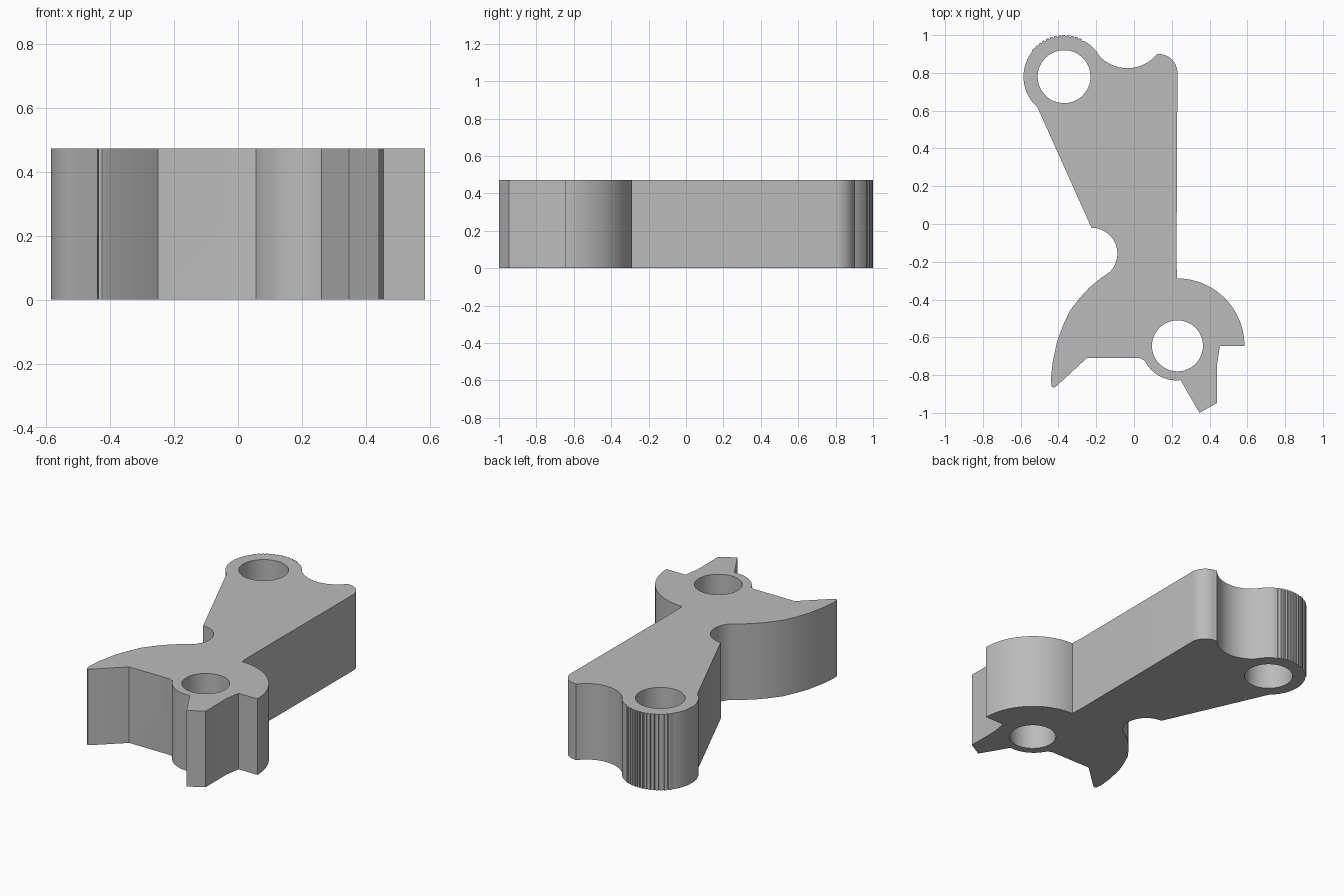
import bpy
import bmesh
from math import sin, cos, radians

cube = bpy.data.objects.get("Cube")
if cube:
    bpy.data.objects.remove(cube, do_unlink=True)

HEIGHT = 0.472
FLOOR = 0.25
LUG = (-0.37, 0.78)
PIVOT = (0.23, -0.645)


def arc(centre, r, start, end, steps):
    """Points on an arc, angles in degrees, both ends included."""
    out = []
    for i in range(steps + 1):
        a = radians(start + (end - start) * i / steps)
        out.append((centre[0] + r * cos(a), centre[1] + r * sin(a)))
    return out


def circle(centre, r, steps=64):
    return arc(centre, r, 0, 360, steps)[:-1]


def prism(name, loops, z0, z1):
    """Extrude an outline with optional hole loops."""
    bm = bmesh.new()
    edges = []
    for loop in loops:
        vs = [bm.verts.new((x, y, z0)) for x, y in loop]
        edges += [bm.edges.new((vs[i - 1], vs[i])) for i in range(len(vs))]
    bmesh.ops.triangle_fill(bm, edges=edges, use_beauty=True)
    ext = bmesh.ops.extrude_face_region(bm, geom=bm.faces[:])
    top = [g for g in ext["geom"] if isinstance(g, bmesh.types.BMVert)]
    bmesh.ops.translate(bm, verts=top, vec=(0, 0, z1 - z0))
    bmesh.ops.recalc_face_normals(bm, faces=bm.faces[:])
    mesh = bpy.data.meshes.new(name)
    bm.to_mesh(mesh)
    bm.free()
    obj = bpy.data.objects.new(name, mesh)
    bpy.context.collection.objects.link(obj)
    return obj


# Lug with a knurled end
outline = arc(LUG, 0.215, 229, 142, 18)
teeth = 13
for i in range(teeth):
    a = 140 - 6 * i
    outline += arc(LUG, 0.220, a, a - 3.2, 2)
    outline += arc(LUG, 0.213, a - 3.8, a - 5.4, 1)
outline += arc(LUG, 0.217, 60, 34, 6)

# Scalloped end, rounded corner and straight side
outline += arc((-0.035, 1.028), 0.203, 224, 322, 20)
outline += arc((0.13, 0.80), 0.10, 90, 0, 10)
outline += [(0.225, -0.2)]

# Round shoulder and hooked tooth
outline += arc((0.228, -0.645), 0.357, 90, 0, 24)
outline += [(0.455, -0.645), (0.44, -0.74), (0.44, -0.947),
            (0.347, -1.0), (0.26, -0.822)]
outline += arc((0.225, -0.64), 0.188, 282, 206, 14)
outline += [(0.03, -0.71)]

# Fang and its curved back
outline += [(-0.25, -0.71), (-0.41, -0.858), (-0.425, -0.866),
            (-0.436, -0.86), (-0.44, -0.82), (-0.43, -0.73),
            (-0.407, -0.62), (-0.375, -0.535), (-0.34, -0.46),
            (-0.286, -0.39), (-0.235, -0.335), (-0.18, -0.29)]

# Round notch
outline += arc((-0.225, -0.157), 0.137, -45, 90, 24)

body = prism("lever_body",
             [outline, circle(LUG, 0.14), circle(PIVOT, 0.135)], 0, HEIGHT)

# Recess cutter, leaving a boss around the pivot hole
recess = arc(PIVOT, 0.265, 0, 180, 48)
recess += [(PIVOT[0] - 0.265, -1.1), (PIVOT[0] + 0.265, -1.1)]
cutter = prism("recess_cutter", [recess, circle(PIVOT, 0.165)], FLOOR, 0.6)
cutter.hide_render = True

mod = body.modifiers.new("recess", "BOOLEAN")
mod.operation = "DIFFERENCE"
mod.solver = "EXACT"
mod.object = cutter
bpy.ops.object.select_all(action="DESELECT")
body.select_set(True)
bpy.context.view_layer.objects.active = body
bpy.ops.object.modifier_apply(modifier=mod.name)
bpy.data.objects.remove(cutter, do_unlink=True)

# Plain grey finish
grey = bpy.data.materials.new("grey")
grey.use_nodes = True
colour = (0.5, 0.5, 0.5, 1)
grey.diffuse_color = colour
grey.node_tree.nodes["Principled BSDF"].inputs["Base Color"].default_value = colour
body.data.materials.clear()
body.data.materials.append(grey)
bpy.ops.object.shade_smooth_by_angle(angle=radians(30))
